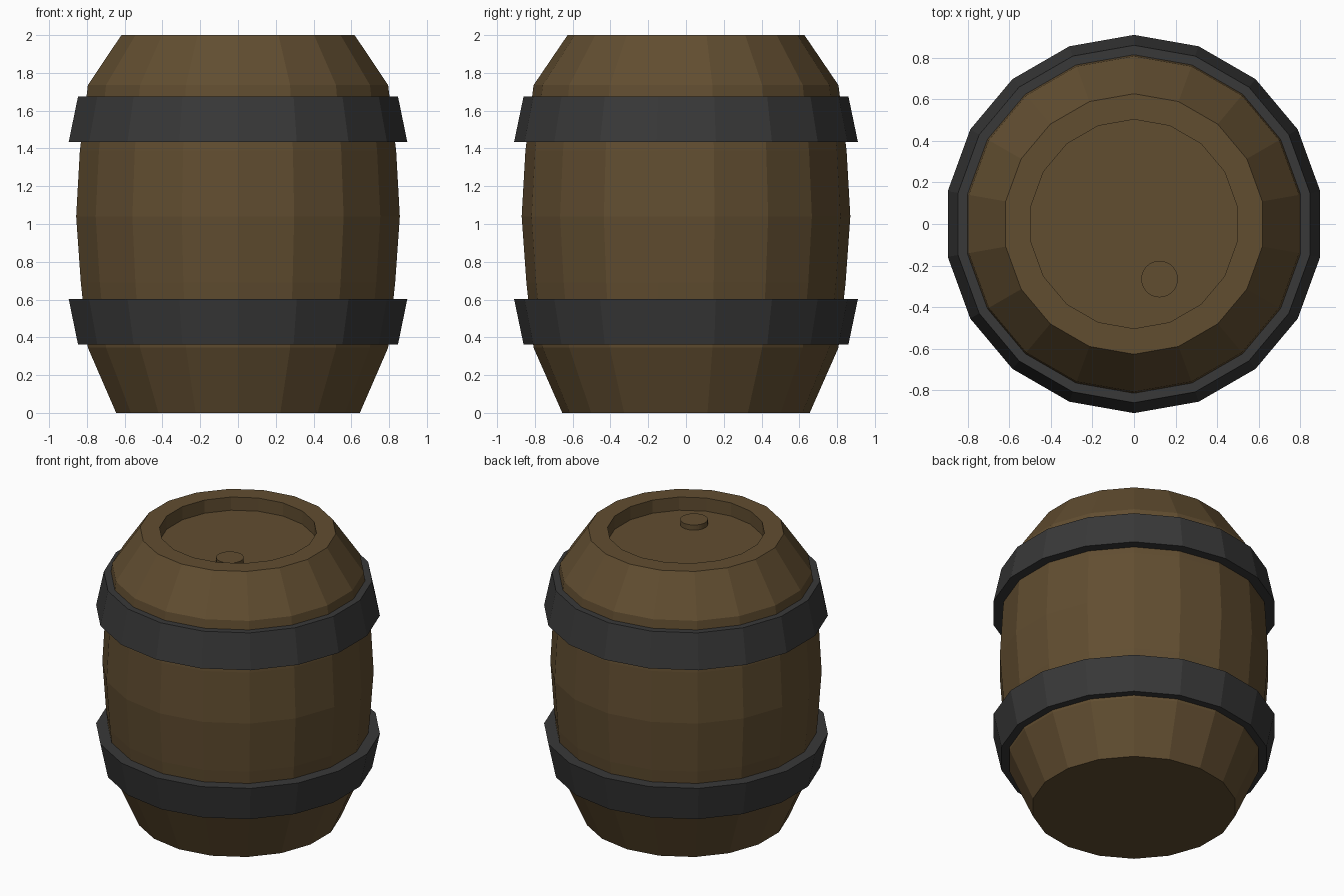
import bpy
import bmesh
from math import cos, sin, pi

if "Cube" in bpy.data.objects:
    bpy.data.objects.remove(bpy.data.objects["Cube"])


def material(name, rgb):
    m = bpy.data.materials.new(name)
    m.diffuse_color = (*rgb, 1)
    m.use_nodes = True
    m.node_tree.nodes["Principled BSDF"].inputs["Base Color"].default_value = m.diffuse_color
    return m


def lathe(name, profile, mat, sides=18, center=(0, 0), loop=False):
    """Spin (radius, z) points around z; cap both ends, or close into a band."""
    bm = bmesh.new()
    rings = []
    for r, z in profile:
        angles = [pi / 2 + 2 * pi * i / sides for i in range(sides)]
        rings.append([bm.verts.new((r * cos(a), r * sin(a), z)) for a in angles])
    pairs = list(zip(rings, rings[1:]))
    if loop:
        pairs.append((rings[-1], rings[0]))
    else:
        bm.faces.new(rings[0])
        bm.faces.new(rings[-1])
    for a, b in pairs:
        for i in range(sides):
            j = (i + 1) % sides
            bm.faces.new((a[i], a[j], b[j], b[i]))
    bmesh.ops.recalc_face_normals(bm, faces=bm.faces)
    mesh = bpy.data.meshes.new(name)
    bm.to_mesh(mesh)
    bm.free()
    mesh.materials.append(mat)
    ob = bpy.data.objects.new(name, mesh)
    ob.location = (*center, 0)
    bpy.context.collection.objects.link(ob)
    return ob


wood = material("wood", (0.12, 0.075, 0.03))
iron = material("iron", (0.04, 0.04, 0.04))

# Bulging body with the recessed lid
lathe("barrel_body", [(0.655, 0), (0.807, 0.345), (0.845, 0.69), (0.87, 1.04),
                      (0.85, 1.39), (0.807, 1.735), (0.627, 2.0),
                      (0.503, 2.0), (0.503, 1.907)], wood)

# Bung on the lid
lathe("bung", [(0.088, 1.89), (0.088, 1.943)], wood, 32, (0.123, -0.265))

# Iron hoops, the lower one mirrored about the belly
hoop = [(0.91, 1.435), (0.86, 1.675), (0.80, 1.675), (0.83, 1.435)]
lathe("upper_hoop", hoop, iron, loop=True)
lathe("lower_hoop", [(r, 2.037 - z) for r, z in hoop], iron, loop=True)
